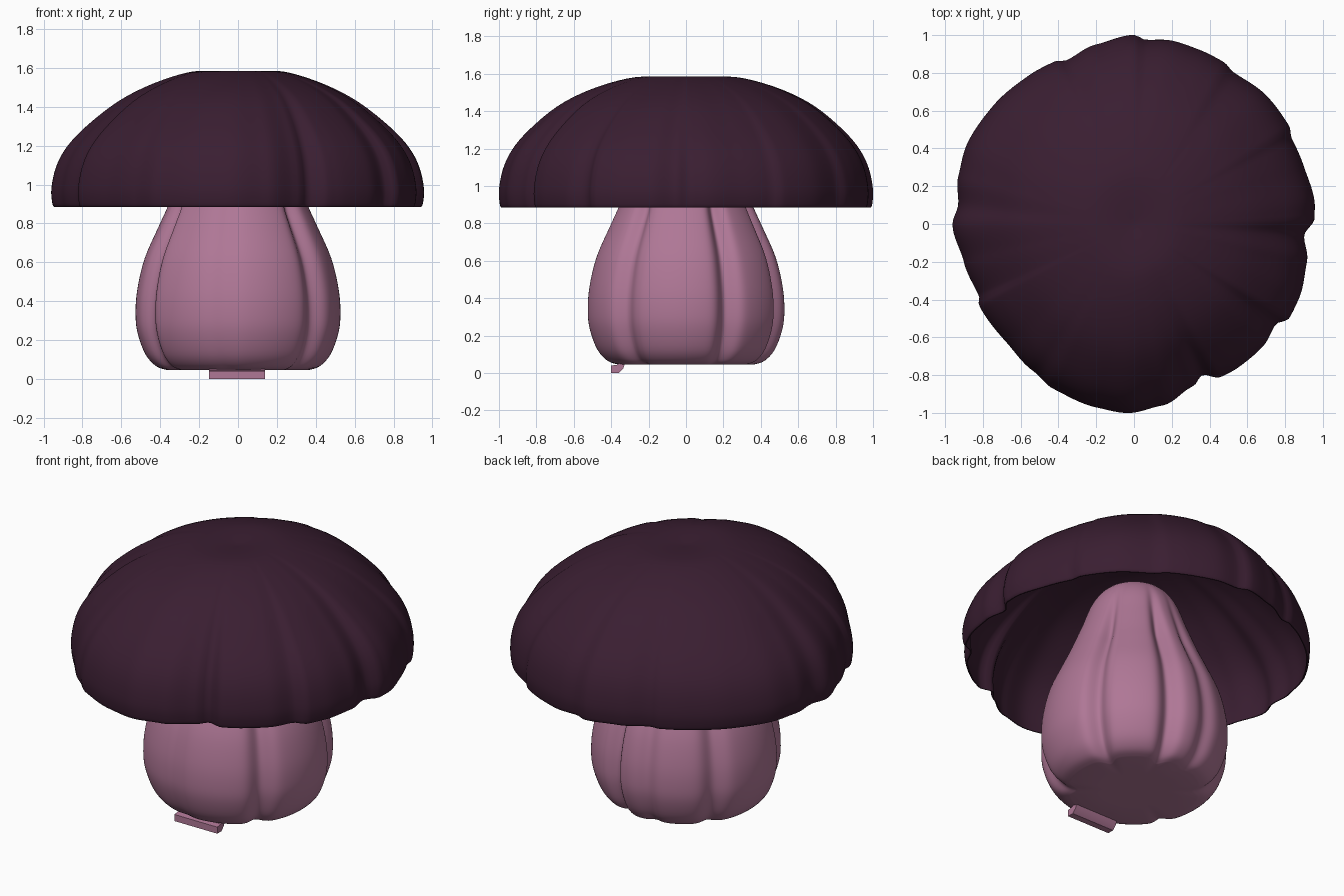
import bpy, bmesh, math

if "Cube" in bpy.data.objects:
    bpy.data.objects.remove(bpy.data.objects["Cube"])


def material(name, col):
    m = bpy.data.materials.new(name)
    m.diffuse_color = (*col, 1)
    m.use_nodes = True
    m.node_tree.nodes["Principled BSDF"].inputs["Base Color"].default_value = m.diffuse_color
    return m


CAP = material("dark plum", (0.042, 0.013, 0.031))
STEM = material("dusty mauve", (0.43, 0.185, 0.305))


def spline(pts, n):
    """Smooth open curve through the points."""
    out = []
    for i in range(len(pts) - 1):
        a, b = pts[max(i - 1, 0)], pts[i]
        c, d = pts[i + 1], pts[min(i + 2, len(pts) - 1)]
        for k in range(n):
            t = k / n
            out.append(tuple(0.5 * (2 * q + (r - p) * t + (2 * p - 5 * q + 4 * r - s) * t * t
                                    + (3 * q - p - 3 * r + s) * t ** 3)
                             for p, q, r, s in zip(a, b, c, d)))
    return out + [pts[-1]]


def lathe(name, profile, radius, mat, seg=240):
    """Closed lathe; radius(angle, r, z) bends each ring. Ends lie on the axis."""
    bm = bmesh.new()
    rings = []
    for r, z in profile[1:-1]:
        ring = []
        for i in range(seg):
            a = 2 * math.pi * i / seg
            q = radius(a, r, z)
            ring.append(bm.verts.new((q * math.cos(a), q * math.sin(a), z)))
        rings.append(ring)
    first = bm.verts.new((0, 0, profile[0][1]))
    last = bm.verts.new((0, 0, profile[-1][1]))
    for i in range(seg):
        j = (i + 1) % seg
        bm.faces.new((first, rings[0][i], rings[0][j]))
        bm.faces.new((last, rings[-1][j], rings[-1][i]))
        for p, q in zip(rings, rings[1:]):
            bm.faces.new((p[i], q[i], q[j], p[j]))
    bmesh.ops.recalc_face_normals(bm, faces=bm.faces)
    return finish(name, bm, mat)


def finish(name, bm, mat):
    me = bpy.data.meshes.new(name)
    bm.to_mesh(me)
    bm.free()
    ob = bpy.data.objects.new(name, me)
    bpy.context.collection.objects.link(ob)
    me.materials.append(mat)
    bpy.ops.object.select_all(action='DESELECT')
    ob.select_set(True)
    bpy.context.view_layer.objects.active = ob
    bpy.ops.object.shade_smooth_by_angle(angle=math.radians(45))
    return ob


# Cap: irregular pleated outline seen from above
outline = [(0.955, 0.03), (0.955, 0.12), (0.9, 0.3), (0.835, 0.45), (0.82, 0.52), (0.7, 0.68),
           (0.53, 0.80), (0.47, 0.86), (0.35, 0.92), (0.2, 0.97), (0.06, 0.975), (0, 1.0),
           (-0.2, 0.95), (-0.36, 0.865), (-0.42, 0.86), (-0.55, 0.79), (-0.75, 0.62),
           (-0.88, 0.43), (-0.93, 0.25), (-0.93, 0.1), (-0.96, 0.0), (-0.9, -0.2),
           (-0.82, -0.38), (-0.82, -0.43), (-0.68, -0.62), (-0.53, -0.78), (-0.43, -0.87),
           (-0.2, -0.97), (-0.04, -1.0), (0.15, -0.96), (0.31, -0.86), (0.36, -0.80),
           (0.46, -0.81), (0.55, -0.76), (0.68, -0.65), (0.75, -0.53), (0.82, -0.5),
           (0.87, -0.4), (0.915, -0.2), (0.90, -0.06)]
TAU = 2 * math.pi
polar = sorted((math.atan2(y, x) % TAU, math.hypot(x, y)) for x, y in outline)
polar = [(polar[-1][0] - TAU, polar[-1][1])] + polar + [(polar[0][0] + TAU, polar[0][1])]


def rim(a):
    a %= TAU
    for (a0, r0), (a1, r1) in zip(polar, polar[1:]):
        if a0 <= a <= a1:
            t = (a - a0) / (a1 - a0)
            return r0 + (r1 - r0) * t * t * (3 - 2 * t)
    return 0.95


def cap_radius(a, r, z):
    # pleats fade towards the crown; the dome is fuller front to back
    soft = sum(rim(a + math.radians(d)) for d in range(-20, 21, 5)) / 9
    fuller = 0.05 * math.sin(a) ** 2 * math.sin(math.pi * r)
    return r * (soft + (rim(a) - soft) * min(1, r * 1.1)) + fuller


outer = spline([(0, 1.575), (.15, 1.585), (.28, 1.575), (.47, 1.515), (.65, 1.425), (.82, 1.295),
                (.92, 1.19), (.975, 1.09), (1.0, 0.98), (.995, 0.905), (.985, 0.885)], 4)
inner = spline([(.978, 0.885), (.986, 0.98), (.961, 1.086), (.907, 1.182), (.81, 1.284),
                (.642, 1.413), (.465, 1.502), (.277, 1.561), (.15, 1.571), (0, 1.561)], 4)
lathe("mushroom_cap", outer + inner, cap_radius, CAP)

# Stem: bulbous body with lengthwise folds (angle in degrees, depth, width)
folds = [(26, .06, 6), (73, .06, 6), (100, .025, 6), (143, .04, 7),
         (208, .04, 6), (262, .012, 7), (320, .05, 7)]


def stem_radius(a, r, z):
    cut = 0
    for deg, depth, width in folds:
        d = (math.degrees(a) - deg + 180) % 360 - 180
        cut += depth * math.exp(-(d / width) ** 2)
    fade = min(1, max(0, (1.25 - z) / 0.4))
    return max(r - cut * min(1, r / 0.35) * fade, 0.004)


stem_profile = [(0, 0.045), (.2, 0.045)] + spline(
    [(.36, 0.045), (.42, 0.065), (.475, 0.125), (.515, 0.23), (.527, 0.33), (.518, 0.46),
     (.48, 0.62), (.41, 0.78), (.36, 0.89), (.295, 1.05), (.235, 1.2), (.15, 1.29), (0, 1.32)], 4)
lathe("mushroom_stem", stem_profile, stem_radius, STEM)

# Small curled flap under the front of the stem
bm = bmesh.new()
section = [(-.40, .0), (-.36, .0), (-.335, .025), (-.32, .07), (-.35, .07), (-.365, .045), (-.40, .04)]
ends = [[bm.verts.new((x, y, z)) for y, z in section] for x in (-.15, .14)]
bm.faces.new(ends[0])
bm.faces.new(ends[1])
for i in range(len(section)):
    j = (i + 1) % len(section)
    bm.faces.new((ends[0][i], ends[0][j], ends[1][j], ends[1][i]))
bmesh.ops.recalc_face_normals(bm, faces=bm.faces)
finish("base_flap", bm, STEM)
